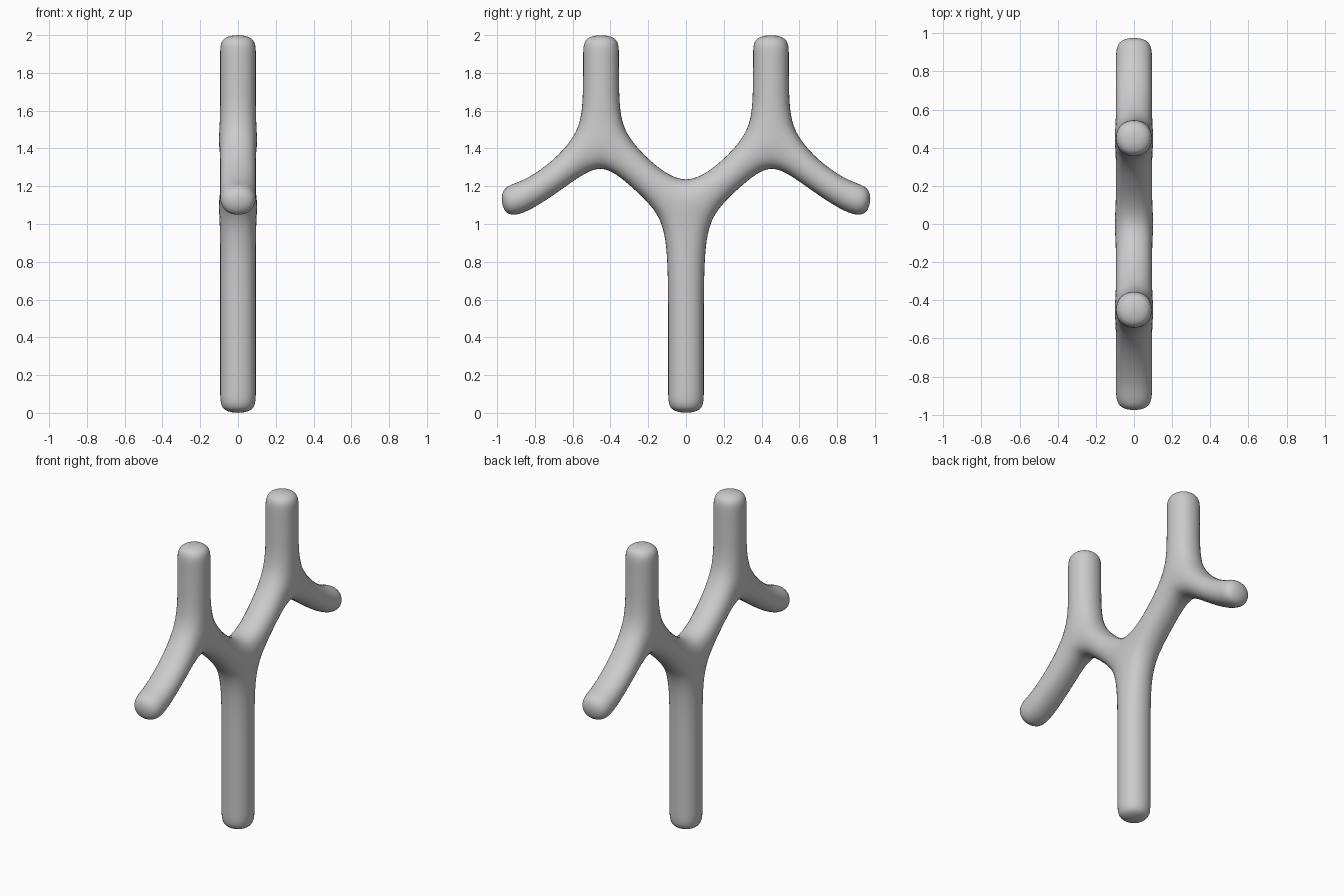
import bpy
import bmesh

default = bpy.data.objects.get("Cube")
if default:
    bpy.data.objects.remove(default, do_unlink=True)

HALF = 0.103      # half thickness of the control cage
PRONG_Y = 0.45    # centre of each upright prong


def pair(centre, z):
    """A level cross-section of a vertical limb, as two (y, z) points."""
    return (centre - HALF, z), (centre + HALF, z)


def strip(rings):
    """Quads joining successive cross-sections."""
    return [(a[0], a[1], b[1], b[0]) for a, b in zip(rings, rings[1:])]


def mirror(polys):
    return [tuple((-y, z) for y, z in reversed(p)) for p in polys]


# Points where limbs meet
fork_side, fork_top = (0.13, 1.04), (0, 1.197)
fork_other = (-fork_side[0], fork_side[1])
inner, outer, under = (0.335, 1.504), (0.565, 1.504), (0.45, 1.32)

# Trunk and its fork
trunk = strip([pair(0, z) for z in (-0.008, 0.1, 0.45, 0.8)] + [(fork_other, fork_side)])
trunk.append((fork_other, fork_side, fork_top))

# Arm, upright prong and drooping outer limb
branch = strip([(fork_top, fork_side), ((0.2, 1.345), (0.3, 1.2)), (inner, under)])
branch.append((inner, under, outer))
branch += strip([(inner, outer)] + [pair(PRONG_Y, z) for z in (1.7, 1.9, 2.008)])
branch += strip([(outer, under), ((0.695, 1.345), (0.61, 1.21)),
                 ((0.87, 1.225), (0.85, 1.04)), ((0.995, 1.205), (0.975, 1.03))])

# Flat cage on both sides, closed along the outline
bm = bmesh.new()
sides = ({}, {})


def vert(side, point):
    key = (round(point[0], 4), round(point[1], 4))
    if key not in sides[side]:
        x = HALF if side else -HALF
        sides[side][key] = bm.verts.new((x, *key))
    return sides[side][key]


for poly in trunk + branch + mirror(branch):
    for side in (0, 1):
        bm.faces.new([vert(side, p) for p in poly])

twin = {v: sides[1][key] for key, v in sides[0].items()}
for edge in [e for e in bm.edges if e.is_boundary and e.verts[0] in twin]:
    a, b = edge.verts
    bm.faces.new((a, b, twin[b], twin[a]))
bmesh.ops.recalc_face_normals(bm, faces=bm.faces[:])

mesh = bpy.data.meshes.new("branching_stand")
bm.to_mesh(mesh)
bm.free()
mesh.shade_smooth()
stand = bpy.data.objects.new("branching_stand", mesh)
bpy.context.collection.objects.link(stand)

# Round the cage into tubes
subsurf = stand.modifiers.new("rounding", 'SUBSURF')
subsurf.levels = subsurf.render_levels = 3
